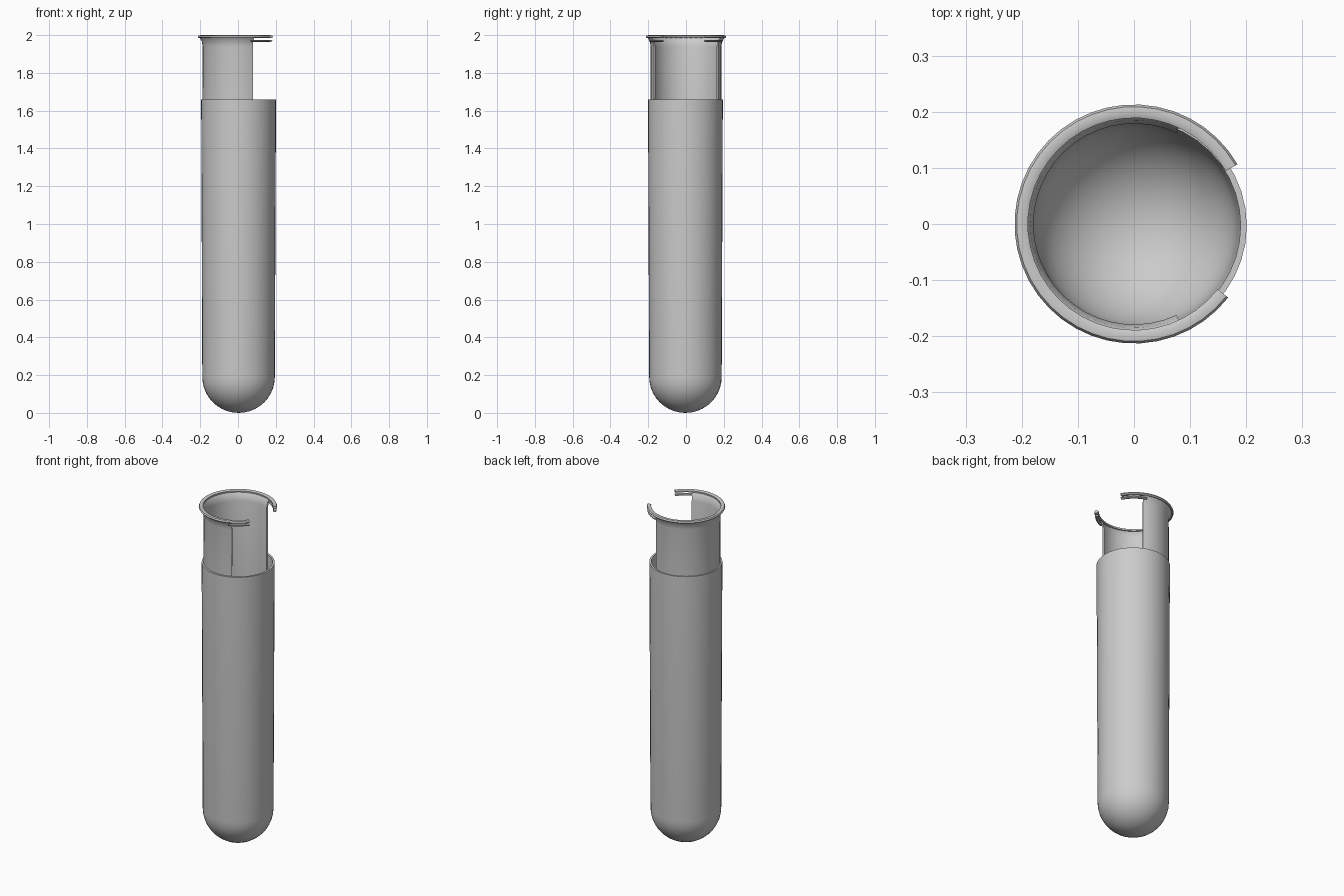
import bpy, bmesh, math

if "Cube" in bpy.data.objects:
    bpy.data.objects.remove(bpy.data.objects["Cube"])

grey = bpy.data.materials.new("light_grey")
grey.use_nodes = True
colour = (0.6, 0.6, 0.6, 1)
grey.diffuse_color = colour
grey.node_tree.nodes["Principled BSDF"].inputs["Base Color"].default_value = colour


def sweep(name, profile, start=0, end=360, steps=40, closed=True, centre=(0, 0)):
    """Turn a (radius, height) profile around the z axis through an arc in degrees."""
    bm = bmesh.new()
    full = end - start == 360
    rings = []
    for i in range(steps if full else steps + 1):
        a = math.radians(start + (end - start) * i / steps)
        rings.append([bm.verts.new((centre[0] + r * math.cos(a),
                                    centre[1] + r * math.sin(a), z)) for r, z in profile])
    n = len(profile)
    for i in range(steps):
        a, b = rings[i], rings[(i + 1) % len(rings)]
        for j in range(n if closed else n - 1):
            k = (j + 1) % n
            bm.faces.new((a[j], b[j], b[k], a[k]))
    if closed and not full:
        bm.faces.new(rings[0])
        bm.faces.new(rings[-1])
    bmesh.ops.remove_doubles(bm, verts=bm.verts, dist=0.0002)
    bmesh.ops.recalc_face_normals(bm, faces=bm.faces)
    mesh = bpy.data.meshes.new(name)
    bm.to_mesh(mesh)
    bm.free()
    obj = bpy.data.objects.new(name, mesh)
    bpy.context.collection.objects.link(obj)
    mesh.materials.append(grey)
    bpy.ops.object.select_all(action='DESELECT')
    obj.select_set(True)
    bpy.context.view_layer.objects.active = obj
    bpy.ops.object.shade_smooth_by_angle(angle=math.radians(40))
    return obj


def bowl(radius, bottom, depth, steps=10):
    """Rounded base from the axis out to the wall."""
    return [(radius * math.sin(t), bottom + depth * (1 - math.cos(t)))
            for t in (math.pi / 2 * i / steps for i in range(steps + 1))]


# Round-bottomed tube with a hollow inside
outside = bowl(0.192, 0, 0.19) + [(0.198, 1.66)]
inside = bowl(0.181, 0.012, 0.18) + [(0.187, 1.66)]
sweep("tube_body", outside + inside[::-1], closed=False, centre=(0.003, -0.003))

# Neck wall with a wide opening on the left, flared at the top
neck = [(0.188, 1.5), (0.187, 1.94), (0.192, 1.968), (0.203, 1.985),
        (0.199, 1.99), (0.185, 1.972), (0.179, 1.94), (0.18, 1.5)]
sweep("neck_wall", neck, 65, 295, 30)

# Rolled lip reaching past the neck on both sides of the opening
lip = [(0.19, 1.987), (0.208, 1.984), (0.213, 1.99), (0.209, 1.998),
       (0.198, 2), (0.189, 1.996)]
sweep("upper_lip", lip, 30, 322, 36)

# Lower half of the lip, left free where the neck is missing
lower = [(0.191, 1.967), (0.2, 1.964), (0.209, 1.968), (0.21, 1.974), (0.192, 1.974)]
for name, start, end in (("back_lip_prong", 30, 70), ("front_lip_prong", 290, 322)):
    sweep(name, lower, start, end, 6)
